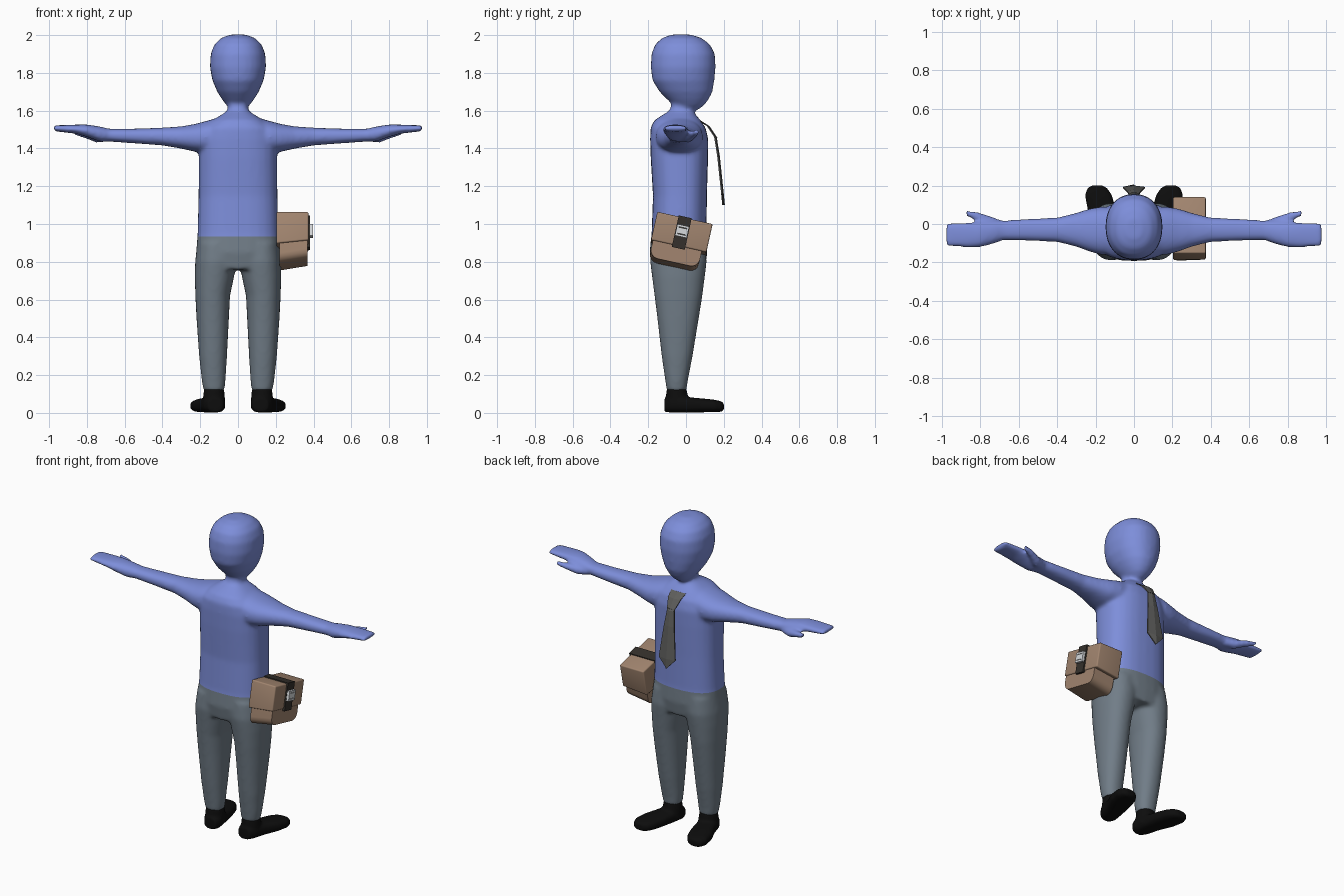
import bpy, bmesh, math
from mathutils import Vector, Matrix


def mat(name, rgb):
    m = bpy.data.materials.new(name)
    m.diffuse_color = (*rgb, 1)
    return m


BLUE = mat("blue", (0.205, 0.27, 0.70))
GREY = mat("trouser grey", (0.165, 0.205, 0.245))
BLACK = mat("shoe black", (0.004, 0.004, 0.004))
TAN = mat("bag tan", (0.36, 0.235, 0.16))
STRAP = mat("strap brown", (0.035, 0.03, 0.025))
METAL = mat("buckle metal", (0.68, 0.70, 0.72))
TIE = mat("tie grey", (0.11, 0.11, 0.105))


def loft(bm, axis, rings, side=1, power=2.0, n=28):
    """Closed tube through rings (t, centre a, centre b, radius a, radius b)."""
    loops = []
    for t, a, b, ra, rb in rings:
        loop = []
        for i in range(n):
            ang = 2 * math.pi * i / n
            c, s = math.cos(ang), math.sin(ang)
            u = a + ra * math.copysign(abs(c) ** (2 / power), c)
            v = b + rb * math.copysign(abs(s) ** (2 / power), s)
            x, y, z = {"x": (t, u, v), "y": (u, t, v), "z": (u, v, t)}[axis]
            loop.append(bm.verts.new((side * x, y, z)))
        loops.append(loop)
    for lo, hi in zip(loops, loops[1:]):
        for i in range(n):
            j = (i + 1) % n
            bm.faces.new((lo[i], lo[j], hi[j], hi[i]))
    bm.faces.new(loops[0])
    bm.faces.new(loops[-1])


def make(name, bm, mats):
    bmesh.ops.recalc_face_normals(bm, faces=bm.faces)
    me = bpy.data.meshes.new(name)
    bm.to_mesh(me)
    bm.free()
    for m in mats:
        me.materials.append(m)
    ob = bpy.data.objects.new(name, me)
    bpy.context.collection.objects.link(ob)
    return ob


def fuse(ob, voxel, smooth):
    """Merge overlapping lofts into one soft skin and apply it."""
    r = ob.modifiers.new("merge", "REMESH")
    r.mode, r.voxel_size = "VOXEL", voxel
    s = ob.modifiers.new("soften", "SMOOTH")
    s.factor, s.iterations = 0.5, smooth
    dg = bpy.context.evaluated_depsgraph_get()
    me = bpy.data.meshes.new_from_object(ob.evaluated_get(dg))
    ob.modifiers.clear()
    ob.data = me
    me.polygons.foreach_set("use_smooth", [True] * len(me.polygons))


# Body: torso with neck and head, arms, hands and legs
bm = bmesh.new()
loft(bm, "z", [
    (0.76, 0, -0.04, 0.20, 0.14), (0.85, 0, -0.04, 0.222, 0.153), (0.95, 0, -0.037, 0.214, 0.145),
    (1.15, 0, -0.032, 0.209, 0.143), (1.35, 0, -0.035, 0.208, 0.152),
    (1.45, 0, -0.036, 0.205, 0.154), (1.51, 0, -0.042, 0.185, 0.146),
    (1.55, 0, -0.045, 0.135, 0.122), (1.58, 0, -0.035, 0.085, 0.085),
    (1.60, 0, -0.028, 0.055, 0.058), (1.64, 0, -0.025, 0.05, 0.05)], power=2.5)
loft(bm, "z", [
    (1.605, 0, 0.015, 0.035, 0.05), (1.63, 0, 0.015, 0.062, 0.083), (1.66, 0, 0.01, 0.085, 0.11),
    (1.70, 0, 0.0, 0.11, 0.14), (1.76, 0, -0.014, 0.136, 0.164), (1.83, 0, -0.015, 0.149, 0.172),
    (1.90, 0, -0.015, 0.145, 0.168), (1.95, 0, -0.018, 0.126, 0.146),
    (1.985, 0, -0.022, 0.09, 0.105), (2.003, 0, -0.025, 0.04, 0.05)], power=2.2)
for sx in (1, -1):
    loft(bm, "x", [
        (0.08, -0.035, 1.47, 0.12, 0.10), (0.17, -0.035, 1.46, 0.125, 0.085),
        (0.23, -0.032, 1.456, 0.112, 0.073), (0.30, -0.03, 1.458, 0.088, 0.059),
        (0.40, -0.03, 1.463, 0.063, 0.047), (0.55, -0.03, 1.466, 0.057, 0.039),
        (0.68, -0.033, 1.470, 0.051, 0.034), (0.73, -0.043, 1.476, 0.06, 0.040),
        (0.80, -0.055, 1.494, 0.066, 0.033), (0.86, -0.056, 1.502, 0.066, 0.024),
        (0.978, -0.056, 1.507, 0.063, 0.015)], sx, 2.3)
    # thumb
    loft(bm, "x", [
        (0.69, -0.01, 1.46, 0.03, 0.025), (0.75, 0.01, 1.458, 0.033, 0.028),
        (0.81, 0.038, 1.474, 0.024, 0.021), (0.872, 0.056, 1.487, 0.017, 0.014)], sx)
    loft(bm, "z", [
        (0.115, 0.127, -0.05, 0.055, 0.052), (0.17, 0.129, -0.05, 0.063, 0.06),
        (0.30, 0.132, -0.047, 0.074, 0.082), (0.50, 0.134, -0.042, 0.086, 0.11),
        (0.62, 0.134, -0.04, 0.092, 0.127), (0.72, 0.125, -0.04, 0.104, 0.14),
        (0.80, 0.117, -0.04, 0.11, 0.15), (0.90, 0.11, -0.04, 0.105, 0.14)], sx, 2.2)
body = make("body", bm, [BLUE, GREY])
fuse(body, 0.01, 12)

# Cut a clean waistline and colour the trousers below it
WAIST = 0.935
bm = bmesh.new()
bm.from_mesh(body.data)
bmesh.ops.bisect_plane(bm, geom=bm.verts[:] + bm.edges[:] + bm.faces[:], dist=1e-5,
                       plane_co=(0, 0, WAIST), plane_no=(0, 0, 1))
for f in bm.faces:
    f.material_index = 1 if f.calc_center_median().z < WAIST else 0
    f.smooth = True
bm.to_mesh(body.data)
bm.free()

# Shoes, toes turned outward
bm = bmesh.new()
for sx in (1, -1):
    loft(bm, "y", [
        (-0.114, 0.120, 0.042, 0.04, 0.036), (-0.08, 0.124, 0.045, 0.058, 0.043),
        (0.0, 0.142, 0.043, 0.063, 0.041), (0.08, 0.168, 0.040, 0.074, 0.037),
        (0.15, 0.185, 0.037, 0.070, 0.033), (0.185, 0.19, 0.034, 0.052, 0.028),
        (0.20, 0.192, 0.032, 0.03, 0.02)], sx, 2.8)
    loft(bm, "z", [
        (0.03, 0.127, -0.045, 0.06, 0.066), (0.08, 0.127, -0.047, 0.058, 0.06),
        (0.13, 0.127, -0.05, 0.053, 0.052)], sx)
fuse(make("shoes", bm, [BLACK]), 0.008, 5)


# Tie: knot and blade as thin strips hanging in front of the chest
def strip(name, stations, thick):
    bm = bmesh.new()
    prev = None
    for y, z, w in stations:
        row = [bm.verts.new((x, y + dy, z)) for x, dy in
               ((-w, 0), (0, thick / 2), (w, 0), (w, -thick / 2), (-w, -thick / 2))]
        if prev:
            for i in range(5):
                j = (i + 1) % 5
                bm.faces.new((prev[i], prev[j], row[j], row[i]))
        else:
            bm.faces.new(row)
        prev = row
    bm.faces.new(prev)
    return make(name, bm, [TIE])


strip("tie_knot", [(0.075, 1.545, 0.052), (0.118, 1.518, 0.044), (0.16, 1.455, 0.024)], 0.014)
strip("tie_blade", [(0.155, 1.465, 0.024), (0.172, 1.36, 0.036),
                    (0.193, 1.16, 0.058), (0.199, 1.10, 0.002)], 0.014)

# Hip bag, tilted as it hangs
HANG = Matrix.Translation((0.29, -0.022, 0.957)) @ Matrix.Rotation(math.radians(-12.5), 4, "X")


def block(name, lo, hi, m, bevel=0.0, drop=0.0, pick=None):
    """Box between two corners; drop lowers the inner bottom edge, pick selects edges to round."""
    bm = bmesh.new()
    bmesh.ops.create_cube(bm, size=1)
    lo, hi = Vector(lo), Vector(hi)
    for v in bm.verts:
        low, inner = v.co.z < 0, v.co.x < 0
        v.co = Vector([lo[k] + (v.co[k] + 0.5) * (hi[k] - lo[k]) for k in range(3)])
        if low and inner:
            v.co.z -= drop
    if bevel:
        edges = [e for e in bm.edges if pick is None or pick(e)]
        bmesh.ops.bevel(bm, geom=edges, offset=bevel, segments=4, profile=0.5, affect="EDGES")
    ob = make(name, bm, [m])
    ob.matrix_world = HANG
    ob.data.polygons.foreach_set("use_smooth", [bool(bevel)] * len(ob.data.polygons))
    if bevel:
        bpy.context.view_layer.objects.active = ob
        ob.select_set(True)
        bpy.ops.object.shade_smooth_by_angle(angle=math.radians(30))
        ob.select_set(False)
    return ob


def bottom_corner(e):
    """Bottom edges running across the bag."""
    a, b = e.verts
    return abs(a.co.x - b.co.x) > 0.1 and max(a.co.z, b.co.z) < -0.1


block("bag_body", (-0.07, -0.14, -0.165), (0.078, 0.125, 0.05), TAN, 0.045, 0.025, bottom_corner)
block("bag_flap", (-0.087, -0.15, -0.075), (0.083, 0.15, 0.077), TAN, 0.008, 0.018)
block("bag_strap", (-0.088, -0.035, -0.088), (0.092, 0.035, 0.083), STRAP)

# Buckle frame: four bars around the strap tongue, and a centre plate
for k, (y, z, w, h) in enumerate([(0, 0.031, 0.03, 0.006), (0, -0.019, 0.03, 0.006),
                                  (-0.027, 0.006, 0.005, 0.031), (0.027, 0.006, 0.005, 0.031),
                                  (0, 0.006, 0.022, 0.016)]):
    block(f"buckle_bar_{k + 1}", (0.09, y - w, z - h), (0.108, y + w, z + h), METAL)
